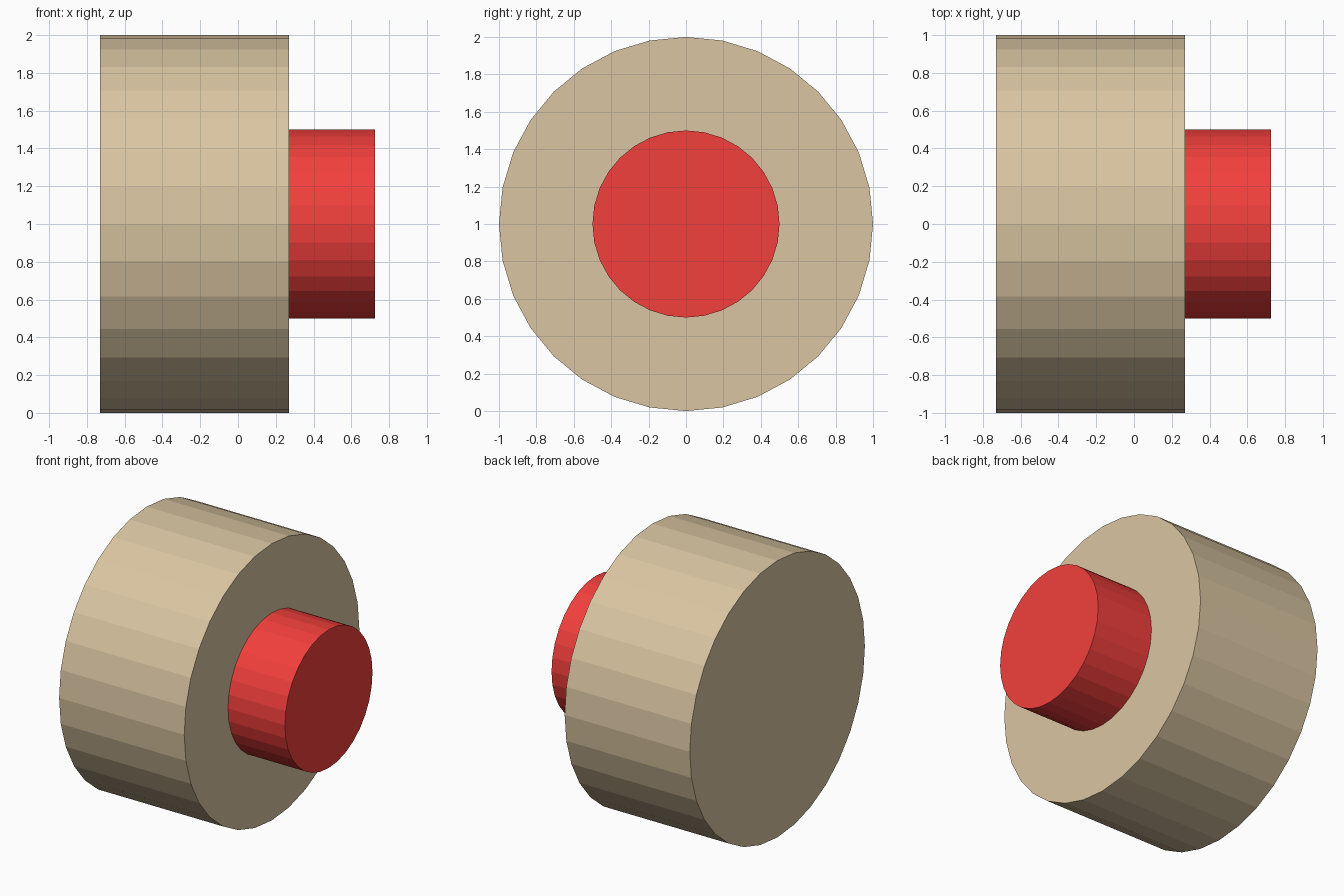
import bpy
from math import pi

if "Cube" in bpy.data.objects:
    bpy.data.objects.remove(bpy.data.objects["Cube"])


def disc(name, x0, x1, radius, color):
    """Flat-shaded 32-sided cylinder lying along x, centred on z = 1."""
    bpy.ops.mesh.primitive_cylinder_add(
        vertices=32, radius=radius, depth=x1 - x0,
        location=((x0 + x1) / 2, 0, 1), rotation=(0, pi / 2, 0))
    obj = bpy.context.object
    obj.name = name
    mat = bpy.data.materials.new(name + "_material")
    mat.diffuse_color = color
    mat.use_nodes = True
    mat.node_tree.nodes["Principled BSDF"].inputs["Base Color"].default_value = mat.diffuse_color
    obj.data.materials.append(mat)
    return obj


# Wide tan drum
disc("drum", -0.73, 0.27, 1.0, (0.70, 0.56, 0.36, 1))

# Red knob, set into the drum's right face
disc("knob", -0.27, 0.725, 0.5, (0.89, 0.05, 0.045, 1))
